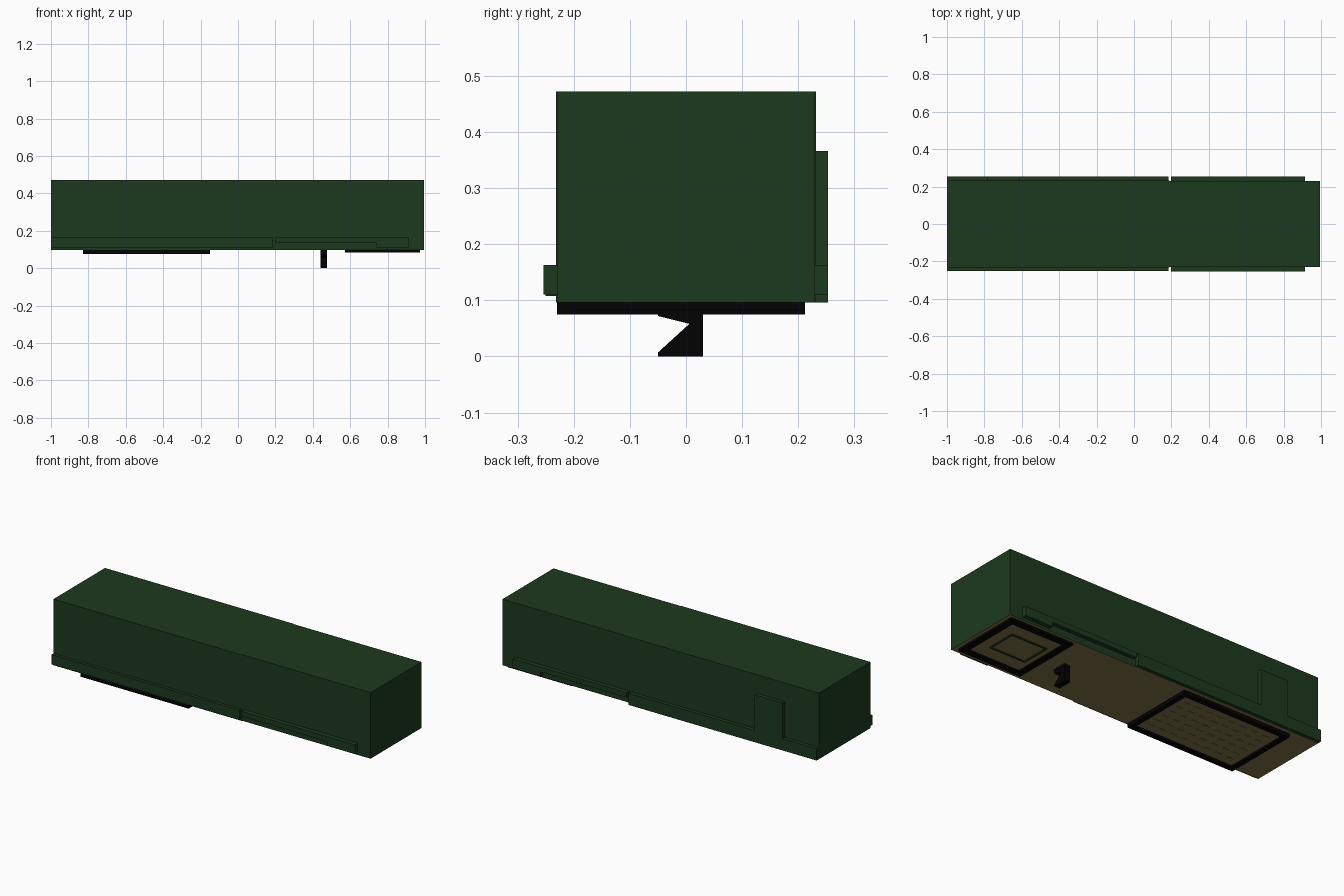
import bpy, bmesh
from mathutils import Vector

if "Cube" in bpy.data.objects:
    bpy.data.objects.remove(bpy.data.objects["Cube"])


def material(name, rgb):
    m = bpy.data.materials.new(name)
    m.diffuse_color = (*rgb, 1)
    m.use_nodes = True
    m.node_tree.nodes["Principled BSDF"].inputs["Base Color"].default_value = m.diffuse_color
    return m


GREEN = material("dark_green", (0.012, 0.041, 0.013))
BROWN = material("dull_brown", (0.223, 0.170, 0.071))
BLACK = material("near_black", (0.0005, 0.0005, 0.0005))


def finish(name, bm, mats):
    bmesh.ops.recalc_face_normals(bm, faces=bm.faces)
    me = bpy.data.meshes.new(name)
    bm.to_mesh(me)
    bm.free()
    for m in mats:
        me.materials.append(m)
    ob = bpy.data.objects.new(name, me)
    bpy.context.collection.objects.link(ob)
    return ob


def prism_bm(pts, axis, lo, hi):
    """Extrude a closed profile along axis (x: pts are yz, y: xz, z: xy)."""
    bm = bmesh.new()
    i = "xyz".index(axis)

    def place(p):
        c = list(p)
        c.insert(i, lo)
        return c
    f = bm.faces.new([bm.verts.new(place(p)) for p in pts])
    new = bmesh.ops.extrude_face_region(bm, geom=[f])["geom"]
    off = Vector((0, 0, 0))
    off[i] = hi - lo
    bmesh.ops.translate(bm, vec=off, verts=[v for v in new if isinstance(v, bmesh.types.BMVert)])
    bmesh.ops.recalc_face_normals(bm, faces=bm.faces)
    return bm


def rect(x0, x1, y0, y1):
    return [(x0, y0), (x1, y0), (x1, y1), (x0, y1)]


# Main body: two lengths with a small step at the seam, brown underneath
bm = prism_bm([(-1, -.232), (.19, -.232), (.19, -.229), (.995, -.229),
               (.995, .229), (.19, .229), (.19, .232), (-1, .232)], "z", .096, .472)
for f in bm.faces:
    f.material_index = 1 if f.normal.z < -.5 else 0
finish("main_body", bm, [GREEN, BROWN])

# Side trims along the lower edges
long_trim = rect(-1, .184, .108, .163)
step_trim = [(.197, .135), (.74, .135), (.74, .110), (.914, .110), (.914, .163), (.197, .163)]
tall_trim = [(-1, .096), (.184, .096), (.184, .163), (-.61, .163),
             (-.61, .366), (-.785, .366), (-.785, .163), (-1, .163)]
for name, prof, y0, y1 in [("front_long_trim", long_trim, -.250, -.231),
                           ("front_stepped_trim", step_trim, -.254, -.228),
                           ("back_tall_trim", tall_trim, .231, .253),
                           ("back_stepped_trim", step_trim, .228, .253)]:
    finish(name, prism_bm(prof, "y", y0, y1), [GREEN])


# Underside hatches: dark frame with a recessed panel
def recessed(name, r, z0, z1, border, depth, mats):
    bm = prism_bm(rect(*r), "z", z0, z1)
    f = [f for f in bm.faces if f.normal.z < -.5][0]
    bmesh.ops.inset_region(bm, faces=[f], thickness=border)
    # straight inner walls keep the frame colour
    walls = bmesh.ops.inset_region(bm, faces=[f], thickness=.0002, depth=-depth)
    for w in walls["faces"]:
        w.material_index = 0
    f.material_index = 1
    finish(name, bm, mats)


recessed("long_hatch", (-.83, -.15, -.23, .212), .075, .096, .038, .012, [BLACK, BROWN])
recessed("short_hatch", (.572, .972, -.2, .212), .084, .096, .052, .008, [BLACK, BROWN])
recessed("inner_hatch_frame", (.64, .87, -.082, .094), .087, .092, .014, .004, [GREEN, BROWN])

# Rows of small raised tabs on the long hatch
bm = bmesh.new()
for i in range(8):
    for j in range(6):
        v = bmesh.ops.create_cube(bm, size=1)["verts"]
        bmesh.ops.scale(bm, vec=(.035, .006, .003), verts=v)
        bmesh.ops.translate(bm, vec=(-.745 + i * .073, -.15 + j * .056, .086), verts=v)
finish("hatch_tabs", bm, [BROWN])

# Hook hanging under the body
hook = [(.03, 0), (.03, .096), (-.05, .096), (-.05, .072), (.006, .058), (-.05, .007), (-.05, 0)]
finish("hook", prism_bm(hook, "x", .44, .476), [BLACK])
